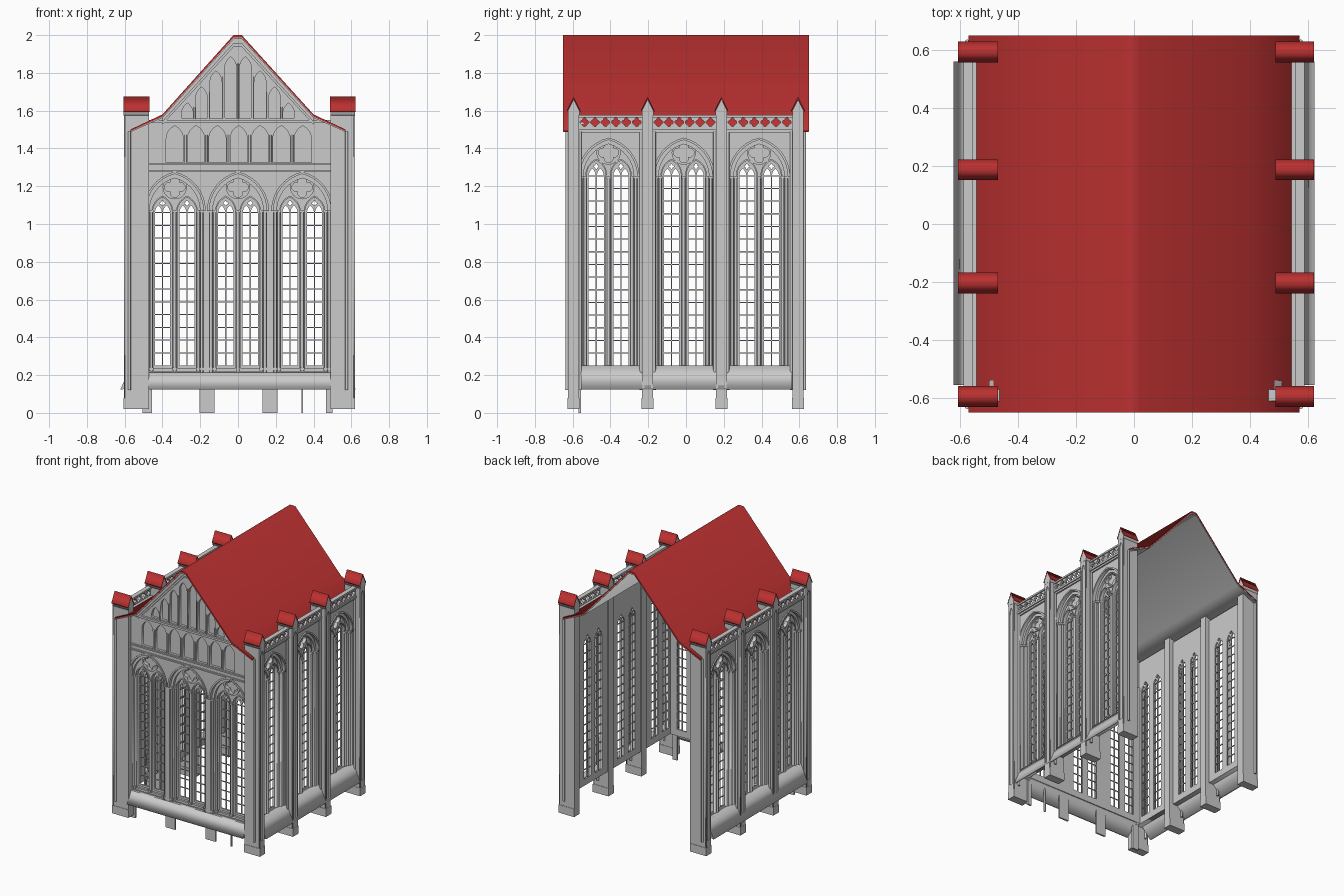
import bpy, bmesh, math
from mathutils import Matrix, Vector

if "Cube" in bpy.data.objects:
    bpy.data.objects.remove(bpy.data.objects["Cube"])

red = bpy.data.materials.new("red_roof")
red.diffuse_color = (0.5, 0.03, 0.03, 1)
red.use_nodes = True
red.node_tree.nodes["Principled BSDF"].inputs["Base Color"].default_value = red.diffuse_color

# Wall frames: local x runs along the wall, y is up, z points outward
def frame(u, n):
    v = (0, 0, 1)
    return Matrix([[u[i], v[i], n[i], 0] for i in range(3)] + [[0, 0, 0, 1]])

F = frame((1, 0, 0), (0, -1, 0))
R = frame((0, 1, 0), (1, 0, 0))
L = frame((0, -1, 0), (-1, 0, 0))

def finish(name, mesh, mat=None):
    ob = bpy.data.objects.new(name, mesh)
    bpy.context.collection.objects.link(ob)
    if mat:
        mesh.materials.clear()
        mesh.materials.append(mat)
    return ob

def panel(name, loops, d0, d1, M, mat=None):
    """Flat plate from an outline plus holes, extruded from depth d0 to d1."""
    cu = bpy.data.curves.new(name, 'CURVE')
    cu.dimensions, cu.fill_mode, cu.extrude = '2D', 'BOTH', (d1 - d0) / 2
    for pts in loops:
        sp = cu.splines.new('POLY')
        sp.points.add(len(pts) - 1)
        for p, (x, y) in zip(sp.points, pts):
            p.co = (x, y, 0, 1)
        sp.use_cyclic_u = True
    tmp = bpy.data.objects.new("tmp", cu)
    bpy.context.collection.objects.link(tmp)
    mesh = bpy.data.meshes.new_from_object(tmp)
    bpy.data.objects.remove(tmp)
    mesh.transform(M @ Matrix.Translation((0, 0, (d0 + d1) / 2)))
    return finish(name, mesh, mat)

def boxes(name, items, M):
    """Many boxes (u0,u1,v0,v1,d0,d1) in one object."""
    bm = bmesh.new()
    for a in items:
        c = Vector([(a[i] + a[i + 1]) / 2 for i in (0, 2, 4)])
        s = [a[i + 1] - a[i] for i in (0, 2, 4)]
        bmesh.ops.create_cube(bm, size=1, matrix=M @ Matrix.Translation(c) @ Matrix.Diagonal((*s, 1)))
    mesh = bpy.data.meshes.new(name)
    bm.to_mesh(mesh)
    bm.free()
    return finish(name, mesh)

def shafts(name, items, M):
    """Slim round shafts (u, v0, v1, d, radius)."""
    bm = bmesh.new()
    for u, v0, v1, d, r in items:
        T = Matrix.Translation((u, (v0 + v1) / 2, d)) @ Matrix.Rotation(math.pi / 2, 4, 'X')
        bmesh.ops.create_cone(bm, cap_ends=True, segments=8, radius1=r, radius2=r, depth=v1 - v0, matrix=M @ T)
    for f in bm.faces:
        f.smooth = len(f.verts) == 4
    mesh = bpy.data.meshes.new(name)
    bm.to_mesh(mesh)
    bm.free()
    return finish(name, mesh)

# 2D outlines
def rect(x0, x1, y0, y1):
    return [(x0, y0), (x1, y0), (x1, y1), (x0, y1)]

def arc(c, w, zs, za, n=8):
    h = max(za - zs, w)
    rad = (w * w + h * h) / (2 * w)
    end = math.asin(min(1, h / rad))
    zs = za - h
    right = [(w - rad + rad * math.cos(end * i / n), zs + rad * math.sin(end * i / n)) for i in range(n + 1)]
    return [(c + x, z) for x, z in right] + [(c - x, z) for x, z in right[-2::-1]]

def arch(c, w, z0, zs, za, n=8):
    return [(c - w, z0), (c + w, z0)] + arc(c, w, zs, za, n)

def foil(cx, cz, size, n=6):
    d = size / 1.8
    pts = []
    for k in range(4):
        a0 = k * math.pi / 2
        for i in range(n):
            a = a0 + math.radians(-105 + 210 * i / (n - 1))
            pts.append((cx + d * math.cos(a0) + .8 * d * math.cos(a), cz + d * math.sin(a0) + .8 * d * math.sin(a)))
    return pts

def window_wall(name, M, centers, u0, u1, top, zs, za, lz, foil_z, d):
    """Wall with stepped arches, paired lancets, blind quatrefoil and lattice glazing."""
    out = rect(u0, u1, .2, top)
    zb = .215
    panel(name + "_wall", [out] + [arch(c, .152, zb, zs, za) for c in centers], d - .02, d, M)
    panel(name + "_inner_order", [out] + [arch(c, .134, zb + .008, zs, za - .022) for c in centers], d - .04, d - .018, M)
    lan = [c + s for c in centers for s in (-.065, .065)]
    panel(name + "_tracery", [out] + [arch(c, .05, .235, lz - .075, lz) for c in lan]
          + [foil(c, foil_z, .055) for c in centers], d - .058, d - .038, M)
    holes = []
    for c in lan:
        holes += [arch(c + s, .0185, .25, lz - .08, lz - .042, 4) for s in (-.0215, .0215)]
        holes.append(foil(c, lz - .03, .014, 4))
    panel(name + "_mullions", [out] + holes, d - .066, d - .056, M)
    n = round((lz - .33) / .068)
    boxes(name + "_lattice", [(c - .045, c + .045, z - .003, z + .003, d - .064, d - .058)
          for c in lan for z in [.25 + (lz - .33) * i / n for i in range(1, n + 1)]], M)
    cols, caps = [], []
    for c in centers:
        for o, dd, r in ((-.143, .014, .008), (.143, .014, .008), (-.124, .034, .008), (.124, .034, .008), (0, .034, .009)):
            cols.append((c + o, .205, zs, d - dd, r))
            for z in (.225, zs - .01):
                caps.append((c + o - .011, c + o + .011, z, z + .014, d - dd - .011, d - dd + .011))
    shafts(name + "_colonnettes", cols, M)
    boxes(name + "_capitals", caps, M)
    for c in centers:
        panel(name + "_hood_mould", [arc(c, .164, zs, za + .012) + arc(c, .152, zs, za)[::-1]], d - .005, d + .008, M)
        ring = [(c + .064 * math.cos(i * math.pi / 12), foil_z + .064 * math.sin(i * math.pi / 12)) for i in range(24)]
        panel(name + "_foil_ring", [ring, foil(c, foil_z, .055)], d - .04, d - .03, M)
        for s in (-.065, .065):
            panel(name + "_lancet_mould", [arc(c + s, .058, lz - .08, lz + .01) + arc(c + s, .05, lz - .075, lz)[::-1]], d - .04, d - .03, M)

# Front window wall
window_wall("front", F, (-.335, 0, .34), -.5, .51, 1.29, 1.07, 1.265, 1.14, 1.195, .595)

# Blind arcade above the front windows
ac = [.113 * i + .004 for i in range(-3, 4)]
panel("arcade", [rect(-.5, .51, 1.28, 1.54)] + [arch(c, .045, 1.325, 1.45, 1.52) for c in ac], .575, .595, F)
panel("arcade_back", [rect(-.5, .51, 1.28, 1.54)], .54, .577, F)
shafts("arcade_shafts", [(c + .0565, 1.325, 1.47, .595, .006) for c in ac[:-1]], F)
boxes("front_string_courses", [(-.48, .49, 1.275, 1.285, .57, .605), (-.48, .49, 1.312, 1.322, .57, .608),
                               (-.48, .49, 1.535, 1.55, .57, .61)], F)

# Roof section shared by roof, lining, coping and gable
def section(o):
    k = 1.3 * o
    return [(-.57, 1.5 - o), (-.4, 1.58 - k), (-.024, 2 - 1.5 * o), (.02, 2 - 1.5 * o), (.4, 1.58 - k), (.57, 1.5 - o)]

panel("roof", [section(0) + section(.009)[::-1]], -.65, .65, F, red)
panel("roof_lining", [section(.009) + section(.014)[::-1]], -.648, .648, F)
panel("gable_coping", [section(.014)[1:5] + section(.03)[4:0:-1]], .58, .63, F)
panel("gable_inner_coping", [section(.03)[1:5] + section(.042)[4:0:-1]], .58, .612, F)

# Gable with stepped blind arches
gable = [(-.47, 1.52), (.48, 1.52)] + section(.012)[4:0:-1]
steps = [(s * x, z) for x, z in ((.039, 1.885), (.117, 1.81), (.193, 1.725), (.268, 1.64)) for s in (-1, 1)]
panel("gable", [gable] + [arch(x, .031, 1.56, z - .06, z) for x, z in steps], .575, .595, F)
panel("gable_back", [gable], .54, .577, F)
shafts("gable_shafts", [(s * x, 1.555, z, .597, .005) for x, z in ((.078, 1.78), (.155, 1.7), (.231, 1.62)) for s in (-1, 1)]
       + [(0, 1.555, 1.85, .597, .005)], F)

# Front sill and short posts below it
panel("front_sill", [[(-.595, .215), (-.64, .125), (-.625, .125), (-.53, .205)]], -.475, .49, R)
boxes("front_posts", [(a, b, 0, .21, .555, .568) for a, b in ((-.505, -.455), (-.205, -.125), (.13, .21), (.335, .345), (.465, .5))], F)

# Side walls, sills, cornices and pierced parapets
piers = (-.595, -.203, .187, .593)
for side, M, s in (("right", R, 1), ("left", L, -1)):
    window_wall(side, M, [s * c for c in (-.41, -.012, .387)], -.59, .59, 1.5, 1.25, 1.445, 1.335, 1.378, .567)
    panel(side + "_sill", [[(s * .567, .25), (s * .622, .125), (s * .608, .125), (s * .51, .235)]], -.56, .555, F)
    boxes(side + "_cornice", [(-.59, .59, 1.485, 1.498, .53, .578), (-.59, .59, 1.498, 1.513, .53, .587),
                              (-.59, .59, 1.565, 1.578, .555, .588)], M)
    holes = [foil(s * (a + .03 + (b - a - .06) * (i + .5) / 6), 1.539, .0235)
             for a, b in zip(piers, piers[1:]) for i in range(6)]
    panel(side + "_parapet", [rect(-.59, .59, 1.508, 1.57)] + holes, .562, .58, M)

# Buttresses with plinth, arched face panel and saddle cap
for side, M, s, x0, x1 in (("right", R, 1, .49, .62), ("left", L, -1, .47, .605)):
    for p in piers:
        c = s * p
        boxes(side + "_buttress", [(c - .029, c + .029, .02, 1.595, x0, x1 - .008),
                                   (c - .032, c + .032, .02, .08, x0, x1)], M)
        panel(side + "_buttress_face", [rect(c - .027, c + .027, .08, 1.58), arch(c, .017, .13, 1.5, 1.55)], x1 - .01, x1 - .001, M)
        panel(side + "_cap_gable", [[(c - .03, 1.575), (c + .03, 1.575), (c + .03, 1.6), (c, 1.66), (c - .03, 1.6)]], x0, x1, M)
        panel(side + "_cap_roof", [[(c - .036, 1.592), (c, 1.662), (c + .036, 1.592), (c + .036, 1.602), (c, 1.674), (c - .036, 1.602)]],
              x0 - .002, x1 + .001, M, red)
        shafts(side + "_buttress_shafts", [(c + o, .12, 1.49, .575, .008) for o in (-.035, .035)], M)
